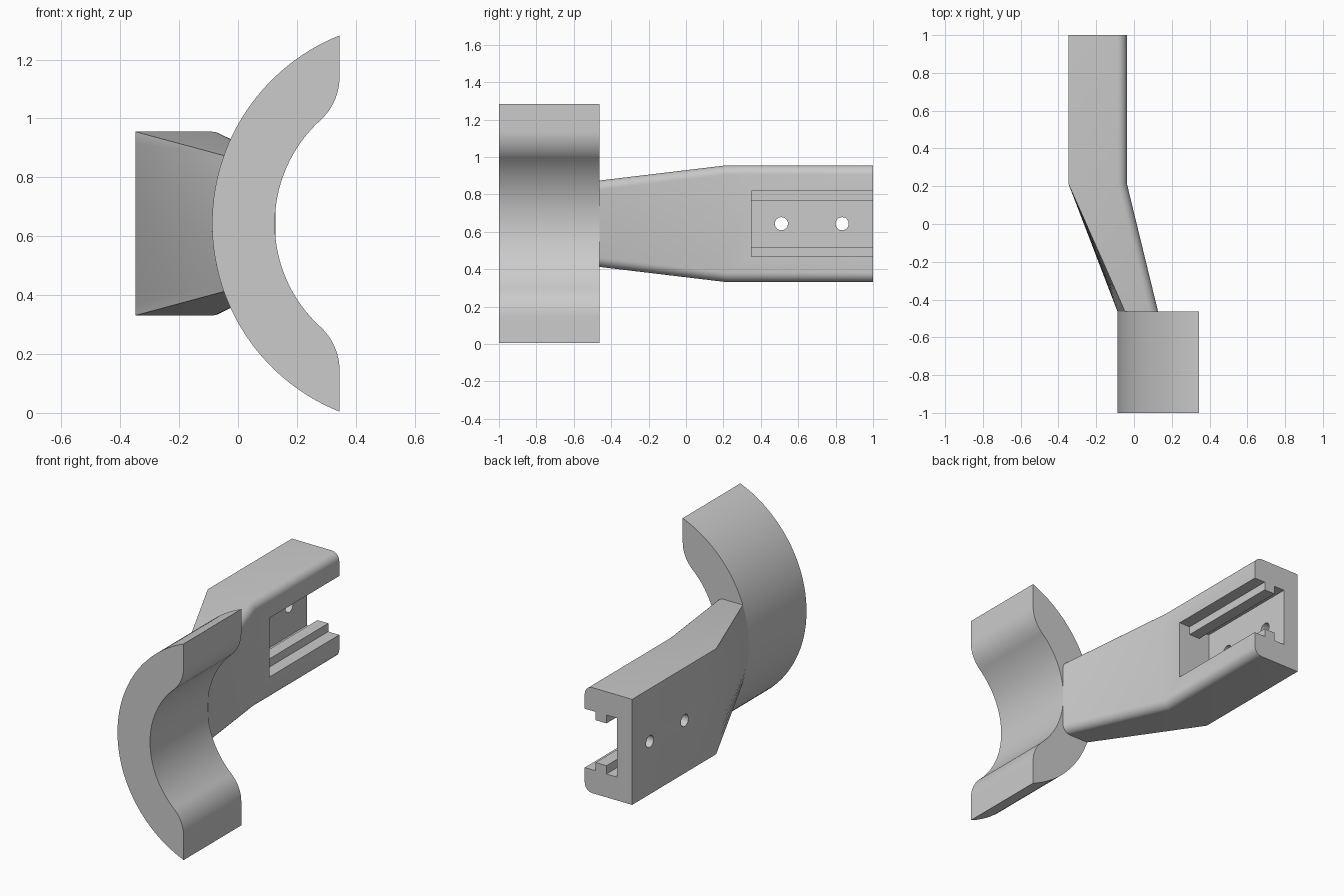
import bpy
import bmesh
from math import sin, cos, pi, sqrt, radians, atan2

if "Cube" in bpy.data.objects:
    bpy.data.objects.remove(bpy.data.objects["Cube"])

MID = 0.643                    # height of the symmetry plane
CX, R_OUT, R_IN = 0.60, 0.688, 0.475   # cradle ring centre and radii

grey = bpy.data.materials.new("plain grey")
grey.use_nodes = True
grey.diffuse_color = (0.6, 0.6, 0.6, 1)
grey.node_tree.nodes["Principled BSDF"].inputs["Base Color"].default_value = (0.6, 0.6, 0.6, 1)


def loft(name, sections):
    """Skin a list of (y, [(x, z), ...]) sections and cap both ends."""
    bm = bmesh.new()
    rings = [[bm.verts.new((x, y, MID + z)) for x, z in pts] for y, pts in sections]
    n = len(rings[0])
    for a, b in zip(rings, rings[1:]):
        for i in range(n):
            j = (i + 1) % n
            bm.faces.new((a[i], a[j], b[j], b[i]))
    bm.faces.new(rings[0])
    bm.faces.new(rings[-1])
    bmesh.ops.recalc_face_normals(bm, faces=bm.faces)
    mesh = bpy.data.meshes.new(name)
    bm.to_mesh(mesh)
    bm.free()
    mesh.materials.append(grey)
    obj = bpy.data.objects.new(name, mesh)
    bpy.context.collection.objects.link(obj)
    return obj


def arc(cx, cz, r, start, end, n):
    return [(cx + r * cos(start + (end - start) * i / n),
             cz + r * sin(start + (end - start) * i / n)) for i in range(n + 1)]


def mirrored(upper):
    """Close an upper half outline with its reflection."""
    return upper + [(x, -z) for x, z in reversed(upper) if abs(z) > 1e-6]


def smooth(obj):
    bpy.ops.object.select_all(action='DESELECT')
    obj.select_set(True)
    bpy.context.view_layer.objects.active = obj
    bpy.ops.object.shade_smooth_by_angle(angle=radians(25))


# Cradle: C-shaped ring with rounded lips
tip_x, lip_r = 0.345, 0.2
lip_x = tip_x - lip_r
lip_z = sqrt((R_IN + lip_r) ** 2 - (CX - lip_x) ** 2)
join = atan2(lip_z, lip_x - CX)
tip_a = atan2(sqrt(R_OUT ** 2 - (CX - tip_x) ** 2), tip_x - CX)
half = arc(CX, 0, R_OUT, pi, tip_a, 28)
half += arc(lip_x, lip_z, lip_r, 0, join - pi, 12)
half += arc(CX, 0, R_IN, join, pi, 20)[1:]
outline = half + [(x, -z) for x, z in reversed(half[1:-1])]
cradle = loft("cradle", [(-1, outline), (-0.462, outline)])
smooth(cradle)


# Arm: grooved block that tapers and bends to meet the cradle
def arm_section(back, front, h, r, steps=8):
    top = [(back(h * i / steps), h * i / steps) for i in range(steps + 1)]
    top += arc(front - r, h - r, r, pi / 2, 0, 8)
    return mirrored(top)


def flat_back(z):
    return -0.348


def ring_back(z):
    return CX - sqrt(R_OUT ** 2 - z * z)


block = arm_section(flat_back, -0.038, 0.312, 0.05)
arm = loft("arm", [(1, block), (0.215, block),
                   (-0.462, arm_section(ring_back, 0.127, 0.231, 0.05))])

# Cutters: ribbed groove open to the side and end, and two screw holes
groove = mirrored([(0.1, 0.174), (-0.11, 0.174), (-0.11, 0.125), (-0.18, 0.125),
                   (-0.18, 0.174), (-0.25, 0.174)][::-1])
cutters = [loft("groove_cutter", [(0.35, groove), (1.1, groove)])]
for y in (0.51, 0.835):
    bpy.ops.mesh.primitive_cylinder_add(vertices=32, radius=0.035, depth=0.3,
                                        location=(-0.35, y, MID), rotation=(0, pi / 2, 0))
    cutters.append(bpy.context.object)
    bpy.context.object.name = "screw_hole_cutter"

for cutter in cutters:
    cut = arm.modifiers.new("cut", 'BOOLEAN')
    cut.operation = 'DIFFERENCE'
    cut.solver = 'EXACT'
    cut.object = cutter
    bpy.context.view_layer.objects.active = arm
    bpy.ops.object.modifier_apply(modifier=cut.name)
    bpy.data.objects.remove(cutter)
smooth(arm)
